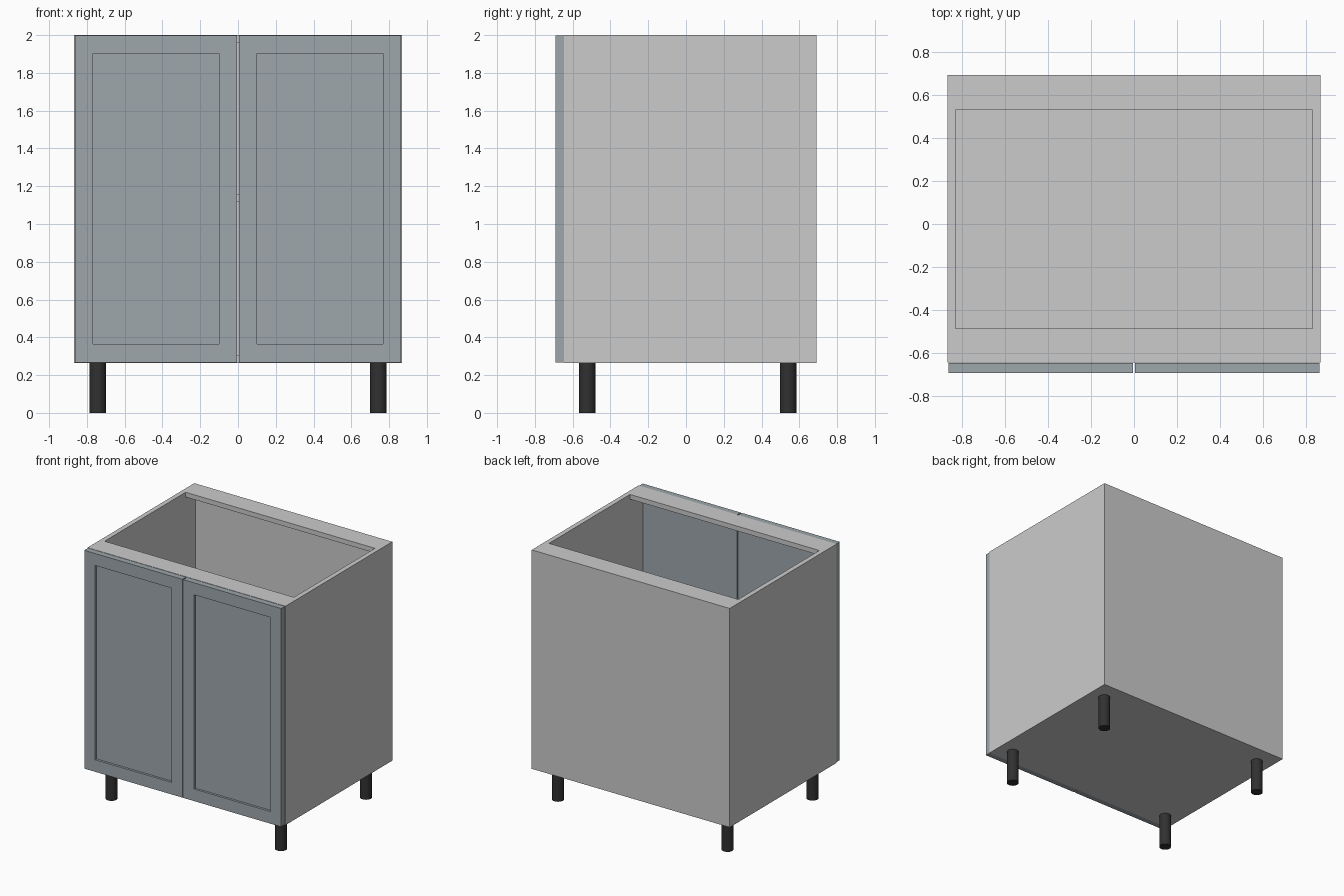
import bpy, bmesh

if "Cube" in bpy.data.objects:
    bpy.data.objects.remove(bpy.data.objects["Cube"])

def material(name, color):
    m = bpy.data.materials.new(name)
    m.diffuse_color = (*color, 1)
    m.use_nodes = True
    m.node_tree.nodes["Principled BSDF"].inputs["Base Color"].default_value = m.diffuse_color
    return m

door_paint = material("slate_paint", (0.34, 0.385, 0.41))
black = material("black_plastic", (0.03, 0.03, 0.03))

def finish(name, bm, mat=None):
    mesh = bpy.data.meshes.new(name)
    bm.to_mesh(mesh)
    bm.free()
    ob = bpy.data.objects.new(name, mesh)
    bpy.context.collection.objects.link(ob)
    if mat:
        mesh.materials.append(mat)
    return ob

def box_mesh(x, y, z):
    bm = bmesh.new()
    bmesh.ops.create_cube(bm, size=1)
    for v in bm.verts:
        v.co = [(r[0] + r[1]) / 2 + c * (r[1] - r[0]) for c, r in zip(v.co, (x, y, z))]
    return bm

def box(name, x, y, z):
    return finish(name, box_mesh(x, y, z))

W, IN, T = 0.868, 0.83, 0.038           # half width, inner half width, board
FRONT, BACK = -0.645, 0.692
LOW, TOP = 0.265, 2.0
inner = (-IN, IN)

# Carcass boards
box("left_side", (-W, -IN), (FRONT, BACK), (LOW, TOP))
box("right_side", (IN, W), (FRONT, BACK), (LOW, TOP))
box("bottom_board", inner, (FRONT, BACK - T), (LOW, LOW + T))
box("back_board", inner, (BACK - T, BACK), (LOW, TOP - T))
box("shelf", inner, (-0.6, BACK - T), (1.12, 1.12 + T))
box("front_top_rail", inner, (FRONT, -0.485), (TOP - T, TOP))
box("back_top_rail", inner, (0.53, BACK), (TOP - T, TOP))

# Doors with a recessed centre panel
for side, x in (("left", (-0.863, -0.004)), ("right", (0.004, 0.863))):
    bm = box_mesh(x, (-0.692, FRONT - 0.001), (0.268, 1.998))
    bm.normal_update()
    face = min(bm.faces, key=lambda f: f.calc_center_median().y)
    bmesh.ops.inset_region(bm, faces=[face], thickness=0.135)
    panel = bmesh.ops.extrude_discrete_faces(bm, faces=[face])["faces"][0]
    bmesh.ops.translate(bm, verts=panel.verts, vec=(0, 0.018, 0))
    finish(side + "_door", bm, door_paint)

# Round feet
for sx, side in ((-1, "left"), (1, "right")):
    for y, end in ((-0.523, "front"), (0.541, "back")):
        bpy.ops.mesh.primitive_cylinder_add(vertices=32, radius=0.044, depth=LOW,
                                            location=(sx * 0.743, y, LOW / 2))
        leg = bpy.context.object
        leg.name = f"{end}_{side}_leg"
        leg.data.materials.append(black)
        bpy.ops.object.shade_smooth_by_angle()
